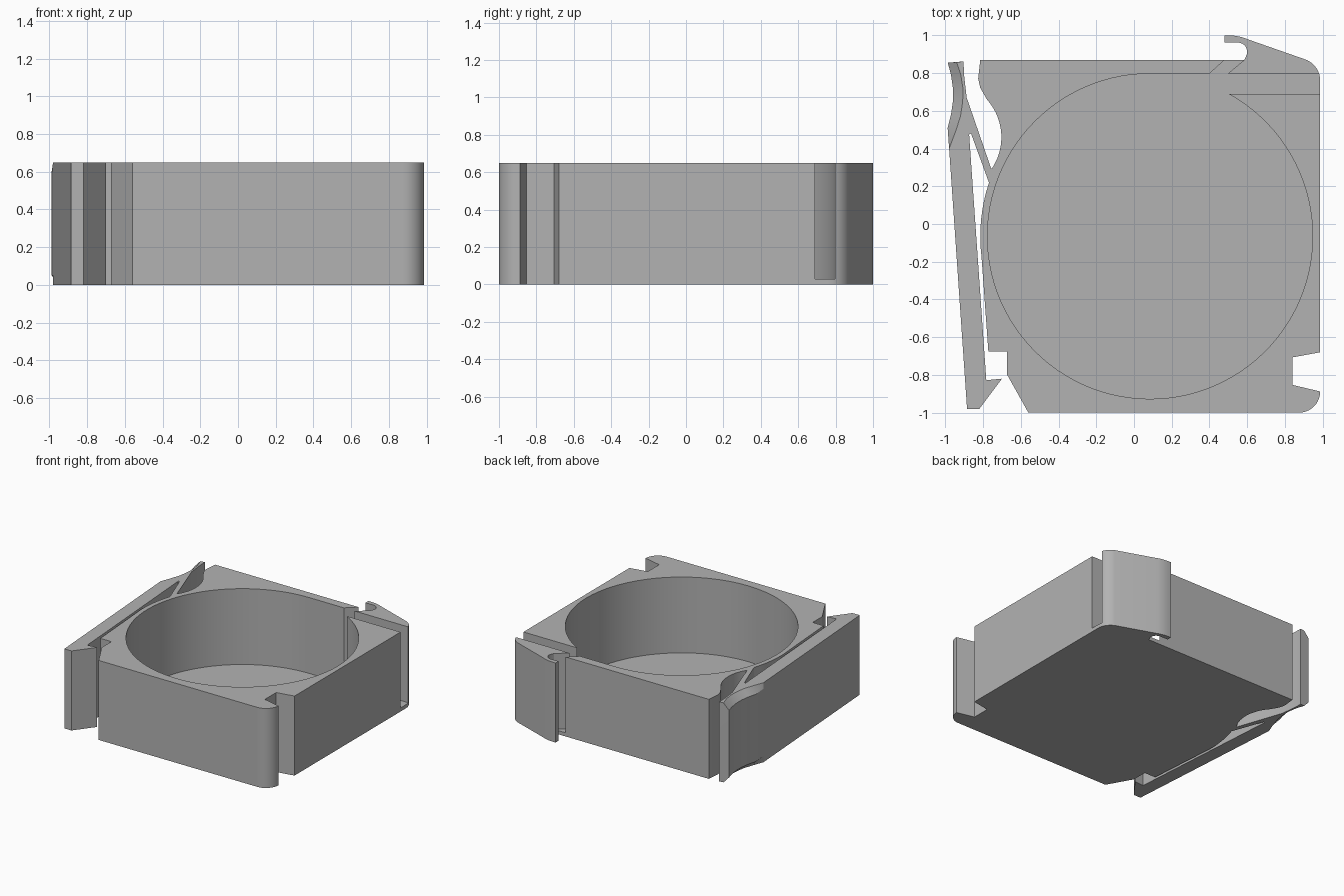
import bpy, bmesh
from math import cos, sin, radians

if "Cube" in bpy.data.objects:
    bpy.data.objects.remove(bpy.data.objects["Cube"])

HEIGHT, FLOOR = 0.65, 0.03

grey = bpy.data.materials.new("plain grey")
grey.use_nodes = True
grey.diffuse_color = (0.45, 0.45, 0.45, 1)
grey.node_tree.nodes["Principled BSDF"].inputs["Base Color"].default_value = grey.diffuse_color


def arc(cx, cy, r, a0, a1, n):
    angles = [radians(a0 + (a1 - a0) * i / n) for i in range(n + 1)]
    return [(cx + r * cos(a), cy + r * sin(a)) for a in angles]


def loft(name, layers):
    """Stack matching outlines, given as (z, points), into a closed solid."""
    bm = bmesh.new()
    rings = [[bm.verts.new((x, y, z)) for x, y in pts] for z, pts in layers]
    for low, high in zip(rings, rings[1:]):
        for i in range(len(low)):
            j = (i + 1) % len(low)
            bm.faces.new((low[i], low[j], high[j], high[i]))
    bm.faces.new(rings[0][::-1])
    bm.faces.new(rings[-1])
    bmesh.ops.recalc_face_normals(bm, faces=bm.faces)
    mesh = bpy.data.meshes.new(name)
    bm.to_mesh(mesh)
    bm.free()
    mesh.materials.append(grey)
    ob = bpy.data.objects.new(name, mesh)
    bpy.context.collection.objects.link(ob)
    return ob


def activate(ob):
    bpy.ops.object.select_all(action='DESELECT')
    ob.select_set(True)
    bpy.context.view_layer.objects.active = ob


# Housing outline, counterclockwise from the front left chamfer
outline = [(-0.56, -1.0)]
outline += arc(0.875, -0.888, 0.112, -90, 0, 10)                 # rounded corner
outline += [(0.84, -0.853), (0.84, -0.707), (0.987, -0.68)]      # side notch
outline += arc(0.867, 0.76, 0.12, 0, 66, 8)                      # hook back
outline += arc(0.5, 0.73, 0.27, 66, 90, 5) + [(0.48, 1.0), (0.48, 0.962)]
outline += arc(0.55, 0.912, 0.05, 90, -15, 8)                    # hook mouth
outline += [(0.585, 0.87), (-0.815, 0.87), (-0.826, 0.77), (-0.815, 0.722)]
outline += arc(-1.003, 0.46, 0.3, 42, -35, 14)                   # finger scallop
outline += arc(0.085, -0.065, 0.9, 161.5, 187, 8)                # thin bowed wall
outline += [(-0.772, -0.676), (-0.672, -0.676), (-0.672, -0.80)]
housing = loft("housing", [(0, outline), (HEIGHT, outline)])

# Round pocket with its straight exit slot and diagonal slit
pocket = arc(0.085, -0.065, 0.862, 61.2, -270, 96)
pocket += [(0.40, 0.797), (0.48, 0.87), (0.503, 0.89), (0.585, 0.90),
           (0.585, 0.87), (0.497, 0.797), (1.1, 0.797), (1.1, 0.69)]
cutter = loft("pocket_cutter", [(FLOOR, pocket), (HEIGHT + 0.1, pocket)])
cutter.hide_render = True
cut = housing.modifiers.new("pocket", 'BOOLEAN')
cut.operation, cut.solver, cut.object = 'DIFFERENCE', 'EXACT', cutter
activate(housing)
bpy.ops.object.modifier_apply(modifier=cut.name)
bpy.data.objects.remove(cutter)

# Latch lever: the thumb rest has bevelled top and bottom rims
lever = [(-0.98, 0.40), (-0.885, -0.98), (-0.82, -0.98), (-0.70, -0.82),
         (-0.783, -0.828), (-0.874, 0.475), (-0.864, 0.48), (-0.769, 0.22),
         (-0.755, 0.288), (-0.887, 0.67), (-0.902, 0.80), (-0.903, 0.862)]
thumb_mid = [(-0.987, 0.855), (-0.97, 0.79), (-0.96, 0.72), (-0.96, 0.65),
             (-0.97, 0.58), (-0.988, 0.51)]
thumb_rim = [(-0.94, 0.858), (-0.918, 0.79), (-0.907, 0.72), (-0.908, 0.65),
             (-0.92, 0.57), (-0.946, 0.49)]
RIM = 0.05
latch = loft("latch_lever", [(0, lever + thumb_rim), (RIM, lever + thumb_mid),
                             (HEIGHT - RIM, lever + thumb_mid),
                             (HEIGHT, lever + thumb_rim)])

for ob in (housing, latch):
    activate(ob)
    bpy.ops.object.shade_smooth_by_angle(angle=radians(25))
